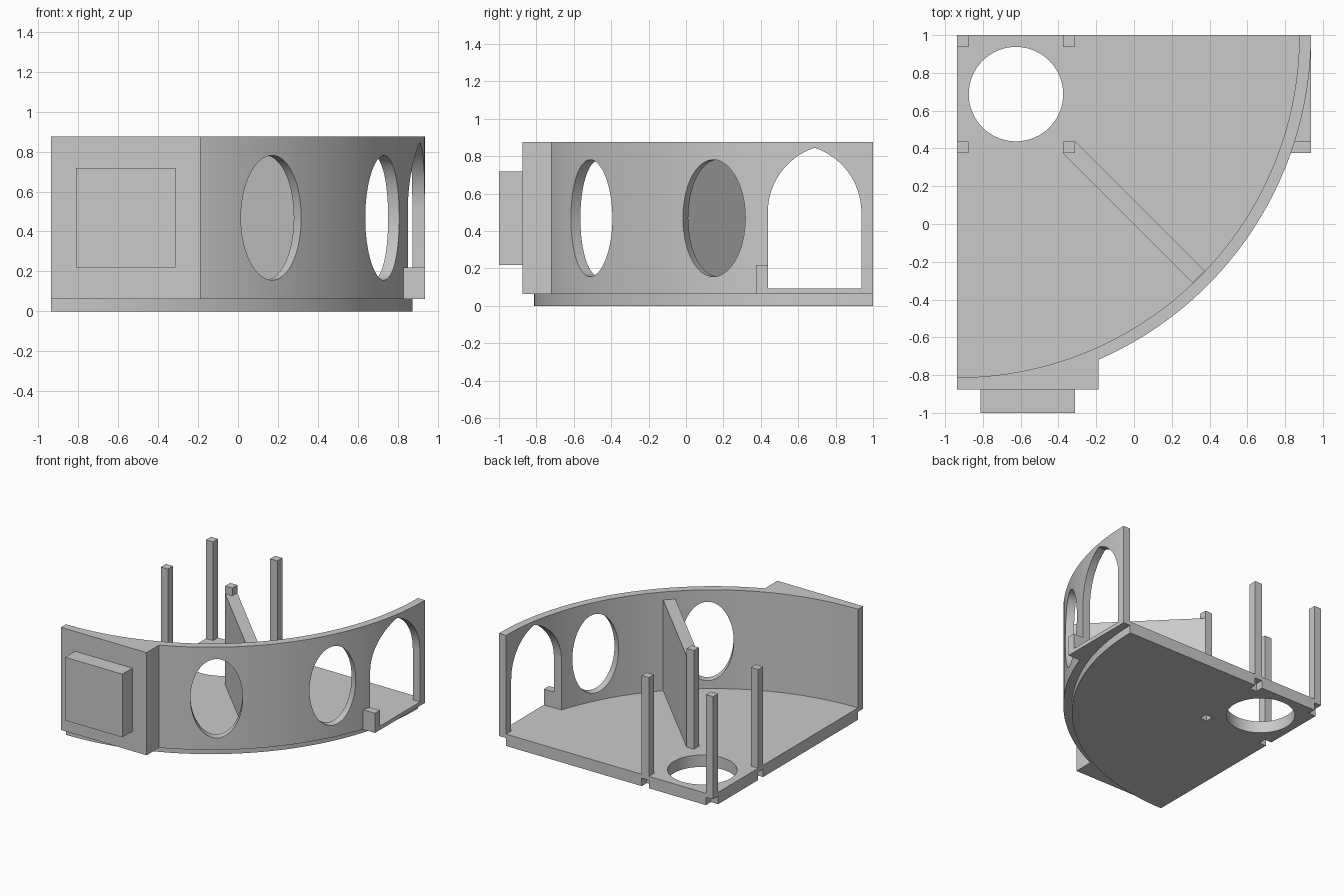
import bpy, bmesh
from math import sin, cos, pi, radians, sqrt, asin
from mathutils import Matrix, Vector

cube = bpy.data.objects.get("Cube")
if cube:
    bpy.data.objects.remove(cube)

U = 1 / 16                      # wall thickness
CX, CY = -15 * U, 1.0           # centre of the quarter circle
R_IN, R_OUT = 29 * U, 30 * U
FLOOR = 1.5 * U                 # floor and door sill height
TOP = 14 * U

stone = bpy.data.materials.new("Plain grey")
stone.use_nodes = True
GREY = (0.59, 0.59, 0.59, 1)
stone.diffuse_color = GREY
stone.node_tree.nodes["Principled BSDF"].inputs["Base Color"].default_value = GREY


def prism(name, outline, depth, matrix=Matrix()):
    """Extrude a 2D outline along local z, then place it."""
    bm = bmesh.new()
    face = bm.faces.new([bm.verts.new((a, b, 0)) for a, b in outline])
    ext = bmesh.ops.extrude_face_region(bm, geom=[face])["geom"]
    bmesh.ops.translate(bm, vec=(0, 0, depth),
                        verts=[v for v in ext if isinstance(v, bmesh.types.BMVert)])
    bmesh.ops.transform(bm, matrix=matrix, verts=bm.verts)
    bmesh.ops.recalc_face_normals(bm, faces=bm.faces)
    mesh = bpy.data.meshes.new(name)
    bm.to_mesh(mesh)
    bm.free()
    mesh.materials.append(stone)
    obj = bpy.data.objects.new(name, mesh)
    bpy.context.collection.objects.link(obj)
    return obj


def box(name, x0, x1, y0, y1, z0, z1):
    return prism(name, [(x0, y0), (x1, y0), (x1, y1), (x0, y1)], z1 - z0,
                 Matrix.Translation((0, 0, z0)))


def ellipse(a, b, n=64):
    return [(a * cos(2 * pi * i / n), b * sin(2 * pi * i / n)) for i in range(n)]


def arc(radius, start, end, n=64):
    """Arc about the quarter centre; angle 0 faces front, 90 faces +x."""
    steps = [start + (end - start) * i / n for i in range(n + 1)]
    return [(CX + radius * sin(t), CY - radius * cos(t)) for t in steps]


def cut(obj, cutters):
    for c in cutters:
        c.hide_render = True
        mod = obj.modifiers.new("Cut", "BOOLEAN")
        mod.operation, mod.solver, mod.object = "DIFFERENCE", "EXACT", c
    bpy.context.view_layer.update()
    deps = bpy.context.evaluated_depsgraph_get()
    mesh = bpy.data.meshes.new_from_object(obj.evaluated_get(deps))
    obj.modifiers.clear()
    obj.data = mesh
    for c in cutters:
        bpy.data.objects.remove(c)


def smooth(obj):
    bpy.ops.object.select_all(action="DESELECT")
    obj.select_set(True)
    bpy.context.view_layer.objects.active = obj
    bpy.ops.object.shade_smooth_by_angle(angle=radians(30))


# Quarter-round floor with a round opening and square sockets for the posts
post_spots = [(x, y) for x in (CX, CX + 9 * U) for y in (CY - U, CY - 10 * U)]
floor = prism("floor", [(CX, CY)] + arc(R_IN, 0, pi / 2), FLOOR)
floor_cutters = [prism("opening_cutter", ellipse(0.25, 0.25), 0.4,
                       Matrix.Translation((CX + 5 * U, CY - 5 * U, -0.2)))]
for x, y in post_spots:
    # Extend past the floor edges so that edge sockets open cleanly
    x0 = x - U if x == CX else x
    y1 = y + 2 * U if y == CY - U else y + U
    floor_cutters.append(box("socket_cutter", x0, x + U, y, y1, -0.1, 0.2))
cut(floor, floor_cutters)
smooth(floor)

# Curved wall that thickens into a square block at the front left end
block_x, block_y = -3 * U, -14 * U
bend = asin((block_x - CX) / R_OUT)
outline = (arc(R_IN, 0, pi / 2) + arc(R_OUT, pi / 2, bend)
           + [(block_x, block_y), (CX, block_y)])
wall = prism("curved_wall", outline, TOP - U, Matrix.Translation((0, 0, U)))

# Oval windows cut radially through the wall
wall_cutters = []
for angle in (radians(36.25), radians(62.9)):
    out = Vector((sin(angle), -cos(angle), 0))
    side = Vector((cos(angle), sin(angle), 0))
    place = Matrix((side, Vector((0, 0, 1)), out)).transposed().to_4x4()
    place.translation = Vector((CX, CY, 7.5 * U)) + out * (R_IN - 0.2)
    wall_cutters.append(prism("window_cutter", ellipse(3 * U, 5 * U), 0.5, place))

# Pointed doorway cut straight along x
half, rise, spring = 4 * U, 0.345, 0.5
rad = (half ** 2 + rise ** 2) / (2 * half)
side_curve = [(rad - half - sqrt(rad ** 2 - (rise * sin(pi / 2 * i / 24)) ** 2),
               spring + rise * sin(pi / 2 * i / 24)) for i in range(25)]
arch = ([(-half, FLOOR)] + side_curve
        + [(-a, b) for a, b in reversed(side_curve[:-1])] + [(half, FLOOR)])
y_z_along_x = Matrix(((0, 0, 1, 0.6), (1, 0, 0, 11 * U), (0, 1, 0, 0), (0, 0, 0, 1)))
wall_cutters.append(prism("doorway_cutter", arch, 0.6, y_z_along_x))
cut(wall, wall_cutters)
smooth(wall)

# Raised panel on the front block
box("front_panel", -13 * U, -5 * U, -1, block_y, 3.5 * U, 11.5 * U)

# Straight doorstep outside the doorway, with a small stub at its front end
box("doorstep", 0.84, 15 * U, 7 * U, CY, U, FLOOR)
box("doorway_stub", 0.825, 15 * U, 6 * U, 7 * U, U, 3.5 * U)

# Four posts around the floor opening
for i, (x, y) in enumerate(post_spots):
    box(f"post_{i + 1}", x, x + U, y, y + U, U, TOP)

# Diagonal partition from the inner post to the curved wall
near, far = 6 * U, 0.312
prism("diagonal_partition",
      [(-near, near), (far, -far), (far + U, U - far), (U - near, near + U),
       (U - near, near)],
      13 * U - FLOOR, Matrix.Translation((0, 0, FLOOR)))
